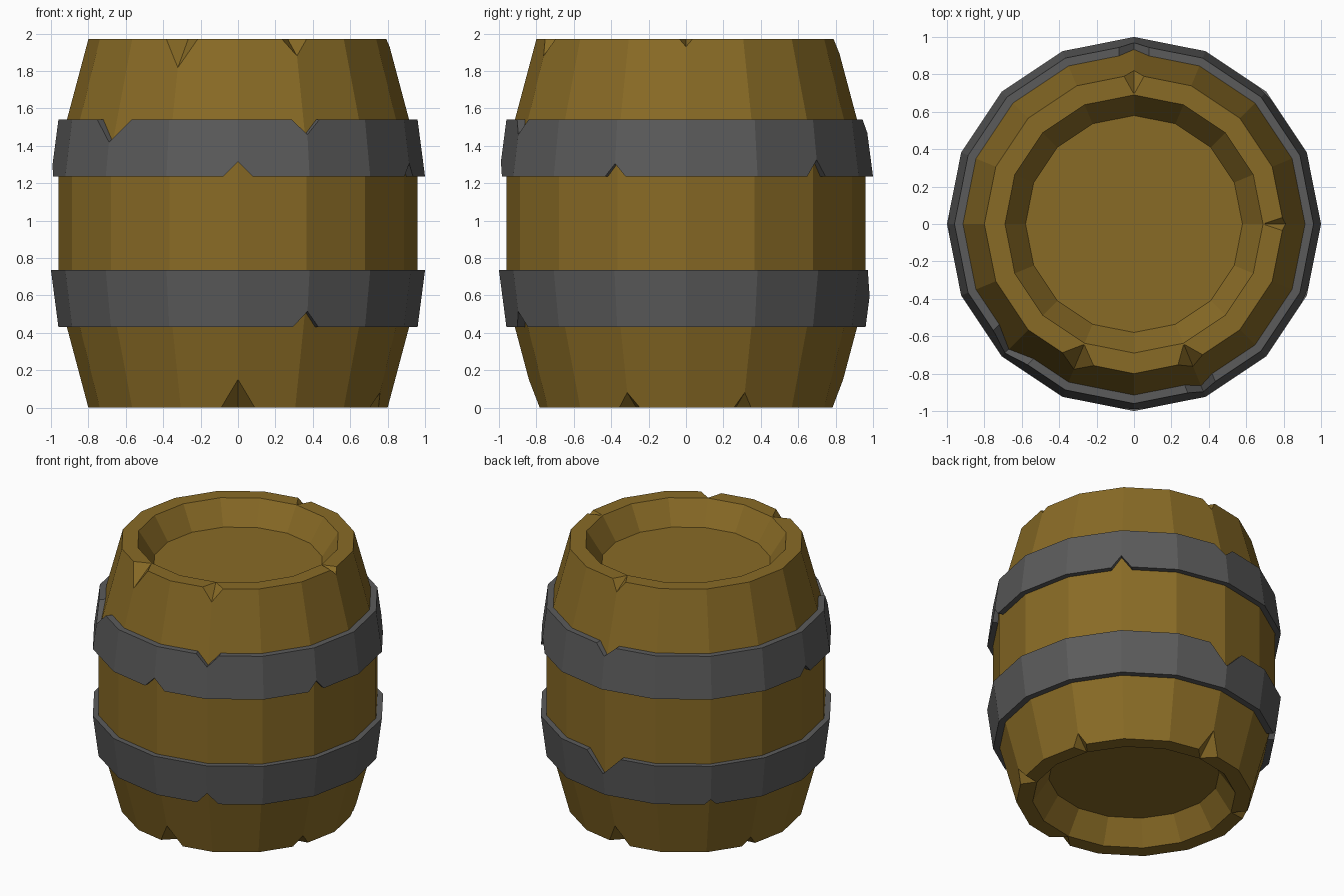
import bpy, bmesh, math
from mathutils import Vector

if "Cube" in bpy.data.objects:
    bpy.data.objects.remove(bpy.data.objects["Cube"])

SIDES = 16
HEIGHT = 1.97


def material(name, rgb):
    m = bpy.data.materials.new(name)
    m.diffuse_color = (*rgb, 1)
    m.use_nodes = True
    m.node_tree.nodes["Principled BSDF"].inputs["Base Color"].default_value = m.diffuse_color
    return m


wood = material("brown wood", (0.25, 0.147, 0.019))
iron = material("grey iron", (0.105, 0.105, 0.105))


def polar(r, deg, z, side=0.0):
    """Point at radius r and angle deg, shifted sideways along the tangent."""
    a = math.radians(deg)
    return Vector((r * math.cos(a) - side * math.sin(a),
                   r * math.sin(a) + side * math.cos(a), z))


def to_object(bm, name, mat=None):
    bmesh.ops.recalc_face_normals(bm, faces=bm.faces)
    me = bpy.data.meshes.new(name)
    bm.to_mesh(me)
    bm.free()
    ob = bpy.data.objects.new(name, me)
    bpy.context.collection.objects.link(ob)
    if mat:
        me.materials.append(mat)
    return ob


def lathe(name, profile, mat, closed):
    """Spin an (r, z) profile; open profiles get flat caps at both ends."""
    bm = bmesh.new()
    rings = [[bm.verts.new(polar(r, 360 * i / SIDES, z)) for i in range(SIDES)]
             for r, z in profile]
    pairs = list(zip(rings, rings[1:]))
    if closed:
        pairs.append((rings[-1], rings[0]))
    else:
        bm.faces.new(rings[0])
        bm.faces.new(rings[-1])
    for a, b in pairs:
        for i in range(SIDES):
            j = (i + 1) % SIDES
            bm.faces.new((a[i], a[j], b[j], b[i]))
    return to_object(bm, name, mat)


def notch(ob, deg, z, up, half, depth, r_edge, r_in, depth_in):
    """Cut a V-shaped chip into the edge at height z.
    up = 1 for a top edge, -1 for a bottom edge."""
    bm = bmesh.new()
    r_out = r_edge + 0.12
    t = (r_out - r_in) / (r_edge - r_in)
    d_out = depth_in + (depth - depth_in) * t
    rise = 0.05
    ends = []
    for r, d in ((r_in, depth_in), (r_out, d_out)):
        w = half * d / depth * (d + rise) / d
        ends.append([bm.verts.new(polar(r, deg, z - up * d)),
                     bm.verts.new(polar(r, deg, z + up * rise, w)),
                     bm.verts.new(polar(r, deg, z + up * rise, -w))])
    a, b = ends
    bm.faces.new(a)
    bm.faces.new(b)
    for i in range(3):
        j = (i + 1) % 3
        bm.faces.new((a[i], a[j], b[j], b[i]))
    cutter = to_object(bm, "chip_cutter")
    cutter.hide_render = True
    mod = ob.modifiers.new("chip", 'BOOLEAN')
    mod.operation, mod.solver, mod.object = 'DIFFERENCE', 'EXACT', cutter
    bpy.context.view_layer.objects.active = ob
    bpy.ops.object.modifier_apply(modifier=mod.name)
    bpy.data.objects.remove(cutter)


# Barrel body with a recessed lid and base
half_profile = [(0.58, 0.17), (0.69, 0), (0.80, 0), (0.96, 0.60)]
body = lathe("barrel_body",
             half_profile + [(r, HEIGHT - z) for r, z in reversed(half_profile)],
             wood, False)

# Chips in the wooden rims: angle, half width, depth
for deg, half, depth in ((247.5, 0.12, 0.12), (292.5, 0.09, 0.08),
                         (0, 0.04, 0.04), (90, 0.065, 0.07)):
    notch(body, deg, HEIGHT, 1, half, depth, 0.81, 0.70, 0.004)
for deg, half, depth in ((270, 0.13, 0.13), (-22.5, 0.08, 0.08),
                         (22.5, 0.065, 0.08), (90, 0.12, 0.13),
                         (157.5, 0.07, 0.07)):
    notch(body, deg, 0, -1, half, depth, 0.82, 0.70, 0.004)

# Iron hoops, the upper one mirroring the lower
hoop = [(0.905, 0.43), (0.96, 0.43), (1.0, 0.735), (0.95, 0.735)]
lower = lathe("lower_hoop", hoop, iron, True)
upper = lathe("upper_hoop", [(r, HEIGHT - z) for r, z in hoop], iron, True)

# Chips in the hoops: hoop, edge height, direction, angle, half width, depth
for ob, z, up, deg, half, depth in (
        (upper, 1.54, 1, 225, 0.13, 0.12), (upper, 1.54, 1, 292.5, 0.08, 0.08),
        (upper, 1.54, 1, 90, 0.08, 0.07), (upper, 1.235, -1, 270, 0.08, 0.08),
        (upper, 1.235, -1, -22.5, 0.06, 0.07), (upper, 1.235, -1, 45, 0.07, 0.09),
        (upper, 1.235, -1, 180, 0.06, 0.06), (lower, 0.735, 1, 90, 0.14, 0.14),
        (lower, 0.43, -1, 292.5, 0.075, 0.085), (lower, 0.43, -1, 135, 0.04, 0.04)):
    notch(ob, deg, z, up, half, depth, 0.98, 0.80, depth - 0.001)
